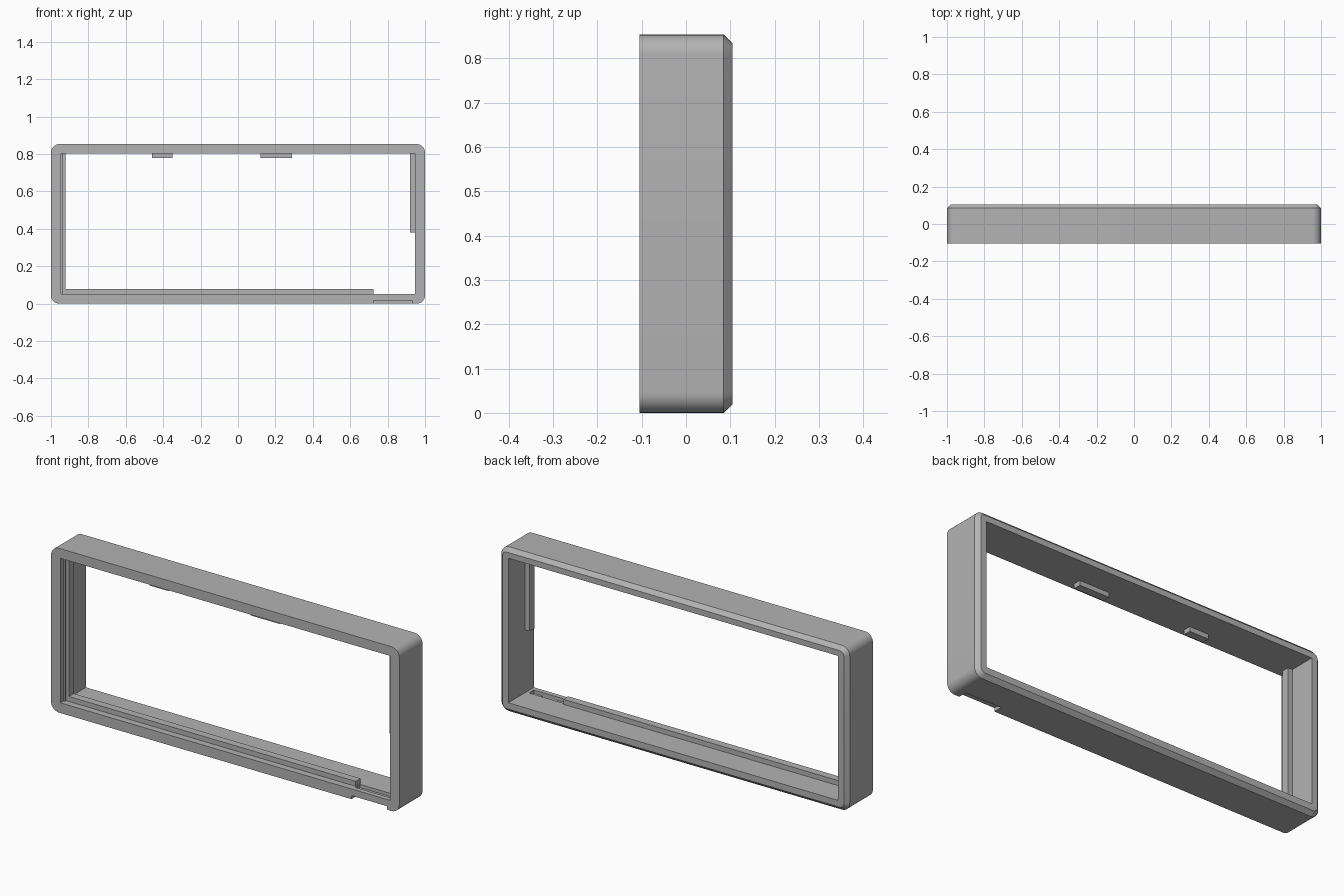
import bpy, bmesh, math

if "Cube" in bpy.data.objects:
    bpy.data.objects.remove(bpy.data.objects["Cube"], do_unlink=True)

W, H, D = 1.0, 0.853, 0.105       # half width, height, half depth
IX, IZ0, IZ1 = 0.947, 0.053, 0.803  # opening
CHAMFER, RADIUS = 0.02, 0.045
RIB_F, RIB_B = -0.07, -0.03       # depth span of the inner ribs

grey = bpy.data.materials.new("plain grey")
grey.use_nodes = True
grey.diffuse_color = (0.45, 0.45, 0.45, 1)
grey.node_tree.nodes["Principled BSDF"].inputs["Base Color"].default_value = grey.diffuse_color


def add_object(name, bm):
    bmesh.ops.recalc_face_normals(bm, faces=bm.faces)
    mesh = bpy.data.meshes.new(name)
    bm.to_mesh(mesh)
    bm.free()
    mesh.materials.append(grey)
    ob = bpy.data.objects.new(name, mesh)
    bpy.context.collection.objects.link(ob)
    return ob


def box(name, x, y, z):
    bm = bmesh.new()
    bmesh.ops.create_cube(bm, size=1)
    for v in bm.verts:
        for i, (lo, hi) in enumerate((x, y, z)):
            v.co[i] = lo if v.co[i] < 0 else hi
    return add_object(name, bm)


def rounded_loop(bm, y, inset, segments=8):
    r = RADIUS - inset
    cx, cz = W - RADIUS, H / 2 - RADIUS
    verts = []
    for corner, (sx, sz) in enumerate(((1, 1), (-1, 1), (-1, -1), (1, -1))):
        for i in range(segments + 1):
            a = math.pi / 2 * (corner + i / segments)
            verts.append(bm.verts.new((sx * cx + r * math.cos(a), y,
                                       H / 2 + sz * cz + r * math.sin(a))))
    return verts


# Frame body: rounded block with a chamfered back rim
bm = bmesh.new()
loops = [rounded_loop(bm, -D, 0), rounded_loop(bm, D - CHAMFER, 0), rounded_loop(bm, D, CHAMFER)]
for a, b in zip(loops, loops[1:]):
    for i in range(len(a)):
        j = (i + 1) % len(a)
        bm.faces.new((a[i], a[j], b[j], b[i]))
bm.faces.new(loops[0])
bm.faces.new(loops[-1])
frame = add_object("frame", bm)

# Opening, underside notch, inner recess and the slot joining them
cutters = [
    box("opening_cutter", (-IX, IX), (-0.3, 0.3), (IZ0, IZ1)),
    box("notch_cutter", (0.725, 0.93), (-0.2, -0.06), (-0.1, 0.018)),
    box("recess_cutter", (0.73, 0.93), (-0.08, -0.04), (0.036, 0.1)),
    box("slot_cutter", (0.79, 0.88), (-0.08, -0.06), (0.01, 0.07)),
]
bpy.context.view_layer.objects.active = frame
for cutter in cutters:
    mod = frame.modifiers.new("cut", "BOOLEAN")
    mod.operation, mod.solver, mod.object = "DIFFERENCE", "EXACT", cutter
    bpy.ops.object.modifier_apply(modifier=mod.name)
    bpy.data.objects.remove(cutter, do_unlink=True)

bpy.ops.object.select_all(action="DESELECT")
frame.select_set(True)
bpy.ops.object.shade_smooth_by_angle(angle=math.radians(25))

# Ribs along the inner walls
E = 0.003  # overlap into the frame
rib = (RIB_F, RIB_B)
box("bottom_rib", (-IX - E, 0.725), rib, (IZ0 - E, 0.079))
box("right_rib", (-IX - E, -0.922), rib, (IZ0 - E, IZ1 + E))
box("right_rib_step", (-IX - E, -0.938), (-0.08, RIB_F + E), (IZ0 - E, IZ1 + E))
box("left_rib", (0.92, IX + E), rib, (0.38, IZ1 + E))

# Retaining tabs under the top wall
for name, x in (("top_tab_right", (-0.46, -0.35)), ("top_tab_left", (0.12, 0.29))):
    box(name, x, rib, (0.779, IZ1 + E))
